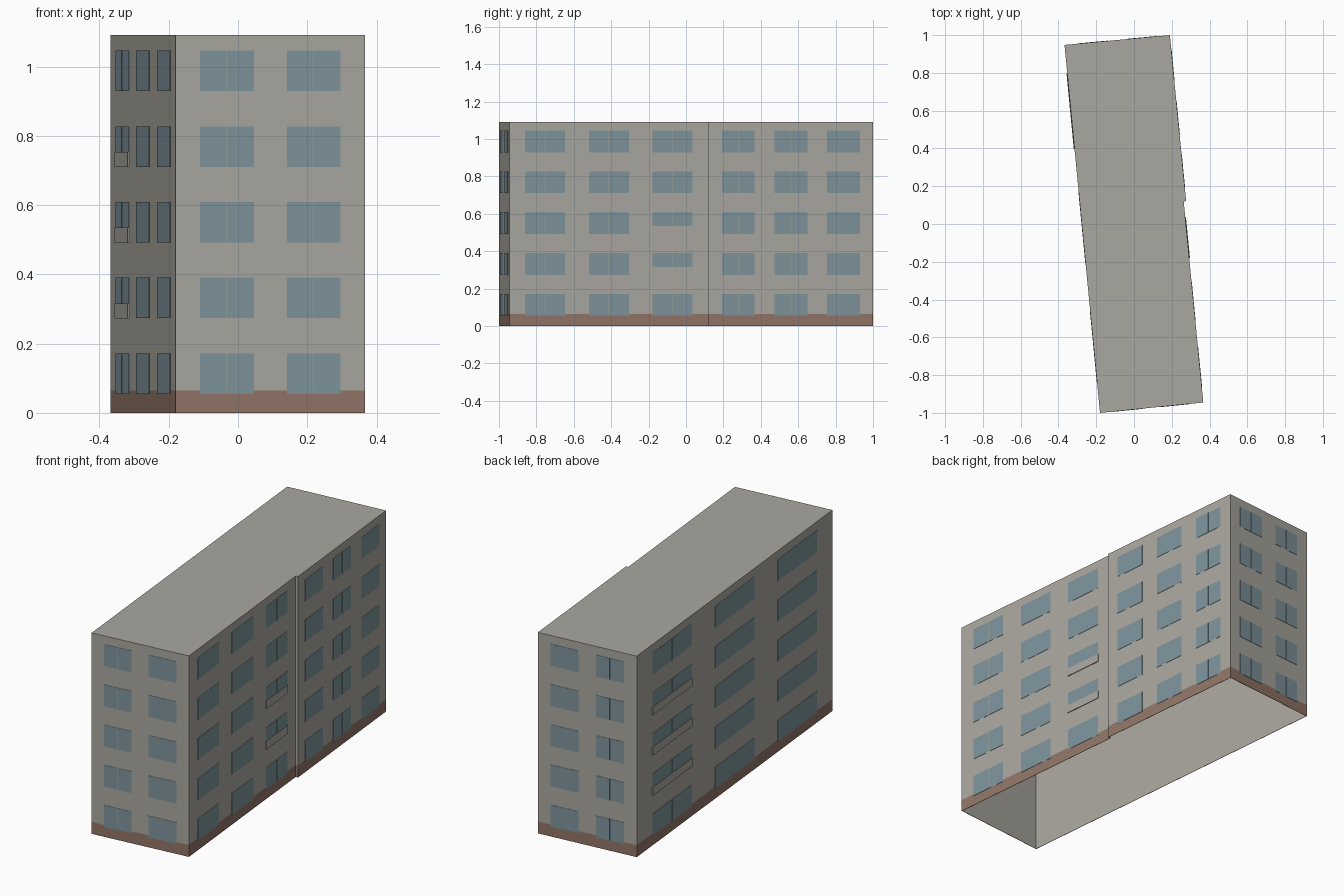
import bpy
import bmesh
from mathutils import Vector

cube = bpy.data.objects.get("Cube")
if cube:
    bpy.data.objects.remove(cube, do_unlink=True)


def material(name, rgb):
    m = bpy.data.materials.new(name)
    m.use_nodes = True
    m.diffuse_color = (*rgb, 1)
    m.node_tree.nodes["Principled BSDF"].inputs["Base Color"].default_value = (*rgb, 1)
    return m


wall_mat = material("grey plaster", (0.40, 0.39, 0.35))
base_mat = material("brown plinth", (0.285, 0.18, 0.138))
glass_mat = material("blue glass", (0.21, 0.30, 0.335))

HEIGHT, PLINTH = 1.092, 0.065
FIRST_SILL, STOREY, WINDOW_HEIGHT, GAP = 0.055, 0.2185, 0.117, 0.002

# Footprint corners, counter-clockwise from the front right corner
front_r = Vector((-0.18, -1.0))
front_l = Vector((0.367, -0.945))
step_in = Vector((0.263, 0.12))
step_out = Vector((0.276, 0.121))
back_l = Vector((0.19, 1.0))
back_r = Vector((-0.368, 0.948))
footprint = [front_r, front_l, step_in, step_out, back_l, back_r]


def make_object(name, bm, materials):
    mesh = bpy.data.meshes.new(name)
    bm.to_mesh(mesh)
    bm.free()
    obj = bpy.data.objects.new(name, mesh)
    for m in materials:
        mesh.materials.append(m)
    bpy.context.collection.objects.link(obj)
    return obj


# Hollow shell, open below, with a plinth band at the foot
bm = bmesh.new()
rings = [[bm.verts.new((p.x, p.y, z)) for p in footprint] for z in (0, PLINTH, HEIGHT)]
for level in range(2):
    low, high = rings[level], rings[level + 1]
    for i in range(len(footprint)):
        j = (i + 1) % len(footprint)
        face = bm.faces.new((low[i], low[j], high[j], high[i]))
        face.material_index = 1 - level
bm.faces.new(rings[2])
shell = make_object("building_shell", bm, [wall_mat, base_mat])
thick = shell.modifiers.new("wall thickness", "SOLIDIFY")
thick.thickness = 0.003
thick.offset = -1
thick.material_offset = -1  # plain plaster inside


def add_plate(bm, p, q, u0, u1, z0, z1, depth):
    """Thin box on the wall from p to q, between fractions u0 and u1."""
    d = (q - p).normalized()
    out = Vector((d.y, -d.x))
    a, b = p.lerp(q, u0), p.lerp(q, u1)
    plan = [a - out * 0.001, a + out * depth, b + out * depth, b - out * 0.001]
    low = [bm.verts.new((v.x, v.y, z0)) for v in plan]
    high = [bm.verts.new((v.x, v.y, z1)) for v in plan]
    bm.faces.new(low)
    bm.faces.new(high)
    for i in range(4):
        j = (i + 1) % 4
        bm.faces.new((low[i], low[j], high[j], high[i]))


def add_windows(name, p, q, starts, width):
    bm = bmesh.new()
    half_gap = GAP / 2 / (q - p).length
    for storey in range(5):
        sill = FIRST_SILL + storey * STOREY
        for u in starts:
            mid = u + width / 2
            for u0, u1 in ((u, mid - half_gap), (mid + half_gap, u + width)):
                add_plate(bm, p, q, u0, u1, sill, sill + WINDOW_HEIGHT, 0.0015)
    bmesh.ops.recalc_face_normals(bm, faces=bm.faces)
    make_object(name, bm, [glass_mat])


def add_panels(name, p, q, u, width, storeys):
    bm = bmesh.new()
    for storey in storeys:
        sill = FIRST_SILL + storey * STOREY
        add_plate(bm, p, q, u - 0.002, u + width + 0.002, sill - 0.001, sill + 0.043, 0.004)
    bmesh.ops.recalc_face_normals(bm, faces=bm.faces)
    make_object(name, bm, [wall_mat])


# Windows: three columns on each long wall section, two on the end walls
LONG, SHORT = (0.08, 0.40, 0.72), (0.128, 0.587)
add_windows("front_windows", front_r, front_l, SHORT, 0.284)
add_windows("back_windows", back_l, back_r, SHORT, 0.284)
add_windows("left_front_windows", front_l, step_in, LONG, 0.2)
add_windows("left_back_windows", step_out, back_l, LONG, 0.2)
add_windows("right_windows", back_r, front_r, LONG, 0.2)

# Parapet panels over the lower part of some windows
add_panels("left_panels", front_l, step_in, LONG[2], 0.2, (1, 2))
add_panels("right_panels", back_r, front_r, LONG[0], 0.2, (1, 2, 3))
